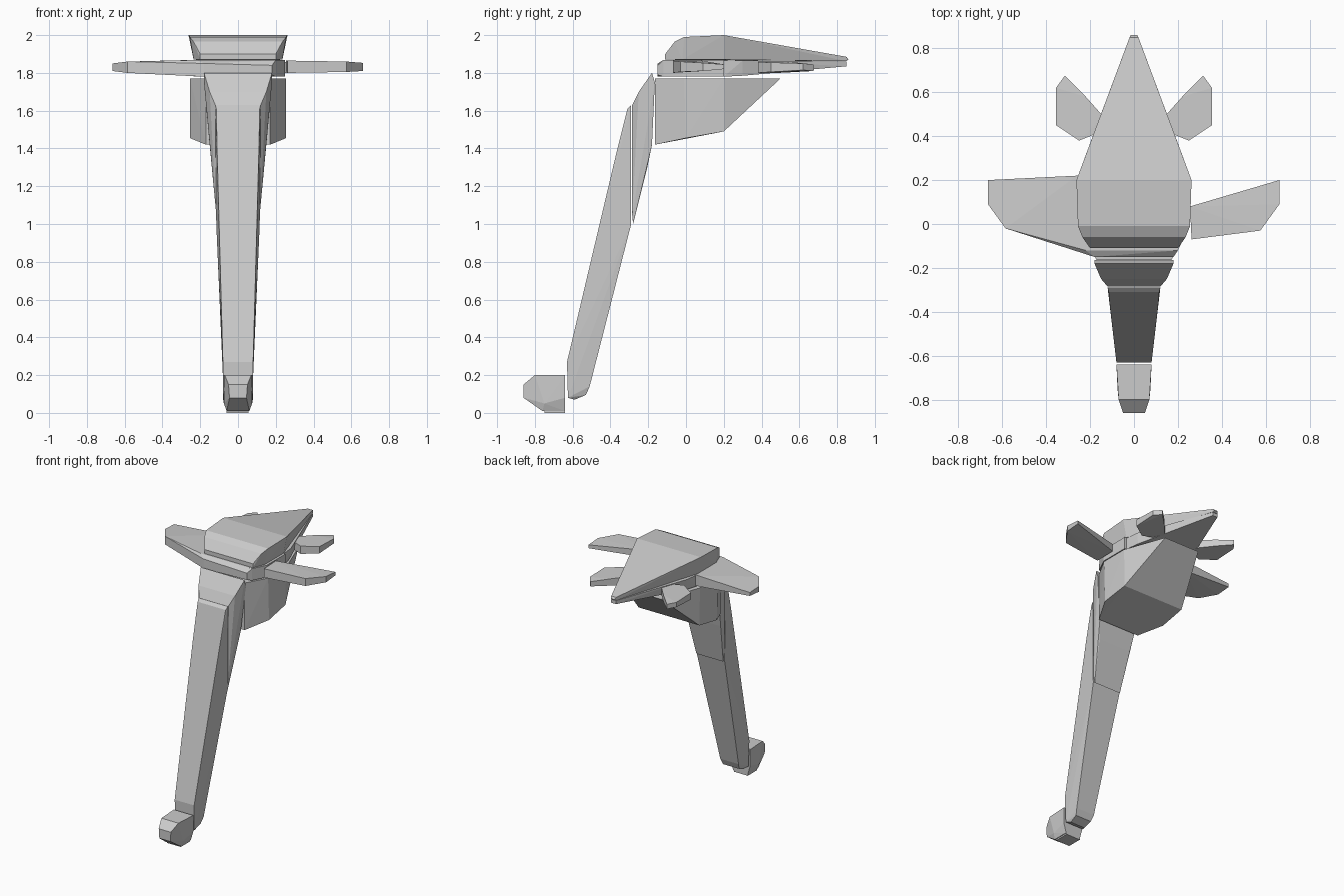
import bpy, bmesh


def hull(name, pts):
    """Flat-faced convex part wrapped around a few points."""
    me = bpy.data.meshes.new(name)
    bm = bmesh.new()
    for p in pts:
        bm.verts.new(p)
    res = bmesh.ops.convex_hull(bm, input=bm.verts)
    junk = {v for v in res["geom_interior"] if isinstance(v, bmesh.types.BMVert)}
    bmesh.ops.delete(bm, geom=list(junk), context='VERTS')
    bmesh.ops.dissolve_limit(bm, angle_limit=0.02, verts=bm.verts, edges=bm.edges)
    bmesh.ops.recalc_face_normals(bm, faces=bm.faces)
    bm.to_mesh(me)
    bm.free()
    ob = bpy.data.objects.new(name, me)
    bpy.context.collection.objects.link(ob)
    return ob


def sym(name, rows):
    """Symmetric part from (half width, y, z) rows."""
    return hull(name, [(s * w, y, z) for w, y, z in rows for s in (1, -1)])


def plate(name, rows):
    """Flat part from (x, y, z bottom, z top) rows."""
    return hull(name, [(x, y, z) for x, y, a, b in rows for z in (a, b)])


# head: upper cap with long pointed spike
sym("head_cap", [(.20, -.11, 1.87), (.20, -.11, 1.90), (.235, -.06, 1.965),
                 (.255, -.01, 1.99), (.262, .20, 2.0), (.235, -.02, 1.87),
                 (.235, .20, 1.87), (.02, .85, 1.885), (.015, .86, 1.87),
                 (.02, .85, 1.862)])

# head: lower layer of the spike
sym("spike_underside", [(.235, .20, 1.865), (.235, .20, 1.78), (.225, .30, 1.865),
                        (.215, .30, 1.785), (.02, .85, 1.86), (.02, .85, 1.835)])

# middle layer, reaching out into the left wing
plate("left_wing", [(-.665, .20, 1.82, 1.845), (-.665, .09, 1.81, 1.85),
                    (-.585, -.02, 1.80, 1.86), (-.18, -.15, 1.78, 1.85),
                    (.18, -.15, 1.79, 1.84), (.20, -.12, 1.78, 1.868),
                    (-.22, -.12, 1.785, 1.868), (.25, -.02, 1.78, 1.868),
                    (.25, .20, 1.78, 1.868), (-.26, .22, 1.79, 1.868)])

# right wing
plate("right_wing", [(.262, -.07, 1.80, 1.865), (.575, -.03, 1.805, 1.86),
                     (.662, .09, 1.81, 1.853), (.662, .20, 1.82, 1.845),
                     (.255, .08, 1.81, 1.865)])

# swept rear fins
for side, s in (("left", -1), ("right", 1)):
    plate(side + "_rear_fin", [(s * x, y, a, b) for x, y, a, b in (
        (.315, .675, 1.81, 1.845), (.355, .62, 1.815, 1.85), (.355, .45, 1.805, 1.855),
        (.25, .38, 1.80, 1.858), (.15, .42, 1.80, 1.858), (.14, .49, 1.80, 1.858),
        (.22, .58, 1.805, 1.855))])

# lower head block
sym("head_block", [(.17, -.165, 1.77), (.17, -.165, 1.42), (.255, -.01, 1.77),
                   (.255, 0, 1.455), (.255, .20, 1.77), (.25, .20, 1.49),
                   (.145, .50, 1.77)])

# collar behind the handle
sym("handle_collar", [(.18, -.18, 1.80), (.18, -.165, 1.75), (.15, -.18, 1.42),
                      (.13, -.205, 1.30), (.11, -.28, 1.0), (.12, -.285, 1.63),
                      (.15, -.25, 1.70), (.115, -.285, 1.05)])

# long leaning handle
sym("handle", [(.12, -.29, 1.63), (.115, -.31, 1.61), (.11, -.37, 1.37),
               (.08, -.63, .27), (.075, -.625, .08), (.06, -.59, .07),
               (.065, -.53, .095), (.075, -.51, .14), (.105, -.31, .93),
               (.115, -.29, 1.0)])

# pommel
sym("pommel", [(.07, -.80, .20), (.08, -.64, .20), (.08, -.64, .08), (.06, -.64, .01),
               (.06, -.76, .01), (.075, -.75, .05), (.045, -.86, .08),
               (.05, -.86, .15)])

# bottom contact point of the pommel
hull("pommel_foot", [(x, y, z) for x in (-.06, .055) for y in (-.75, -.64)
                     for z in (0.0, .05)])
